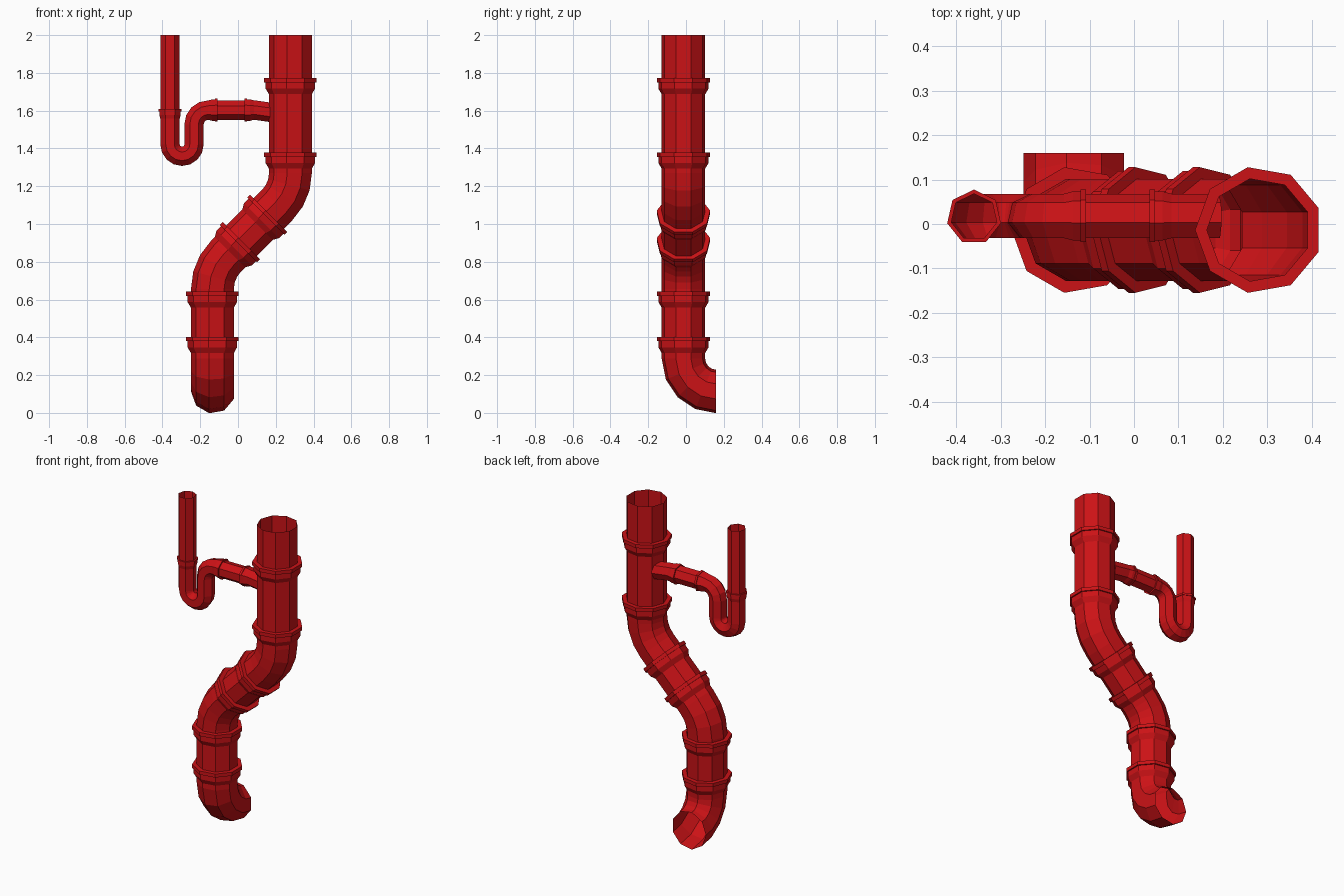
import bpy, bmesh, math
from mathutils import Vector, Matrix

if "Cube" in bpy.data.objects:
    bpy.data.objects.remove(bpy.data.objects["Cube"])

RED = bpy.data.materials.new("red_plastic")
RED.diffuse_color = (0.6, 0.006, 0.008, 1)
RED.use_nodes = True
RED.node_tree.nodes["Principled BSDF"].inputs["Base Color"].default_value = RED.diffuse_color
X, Y = Vector((1, 0, 0)), Vector((0, 1, 0))


class Pipe:
    """Walks along a run of pipe, leaving rings that become one object per fitting."""

    def __init__(self, start, vertex_dir, sides, radius, collar):
        self.p, self.h, self.u = Vector(start), Vector((0, 0, -1)), Vector(vertex_dir)
        self.sides, self.r, self.collar_profile = sides, radius, collar
        self.rings = []
        self.ring(radius)

    def ring(self, r, ahead=0.0):
        v = self.h.cross(self.u)
        c = self.p + self.h * ahead
        angles = [2 * math.pi * i / self.sides for i in range(self.sides)]
        self.rings.append([c + r * (math.cos(a) * self.u + math.sin(a) * v) for a in angles])

    def straight(self, length):
        self.p += self.h * length
        self.ring(self.r)

    def bend(self, axis, degrees, radius, steps):
        centre = self.p + axis.cross(self.h) * radius
        rot = Matrix.Rotation(math.radians(degrees) / steps, 3, axis)
        for _ in range(steps):
            self.p = centre + rot @ (self.p - centre)
            self.h, self.u = rot @ self.h, rot @ self.u
            self.ring(self.r)

    def collar(self, flip=False):
        prof = self.collar_profile
        total = prof[-1][0]
        if flip:
            prof = [(total - d, r) for d, r in reversed(prof)]
        for d, r in prof:
            self.ring(r, d)
        self.p += self.h * total

    def finish(self, name):
        bm = bmesh.new()
        vs = [[bm.verts.new(c) for c in ring] for ring in self.rings]
        n = self.sides
        for a, b in zip(vs, vs[1:]):
            for j in range(n):
                k = (j + 1) % n
                bm.faces.new((a[j], a[k], b[k], b[j]))
        bmesh.ops.remove_doubles(bm, verts=bm.verts, dist=1e-5)
        me = bpy.data.meshes.new(name)
        bm.to_mesh(me)
        bm.free()
        me.materials.append(RED)
        bpy.context.collection.objects.link(bpy.data.objects.new(name, me))
        self.rings = []
        self.ring(self.r)


# Main soil stack: nine-sided, flanged socket at the top of each fitting
R = 0.117
big = [(0, R), (0, 0.1435), (0.022, 0.1435), (0.022, 0.135), (0.055, 0.135), (0.085, R)]
stack = Pipe((0.281, -0.0135, 2.0), (-1, 0, 0), 9, R, big)
stack.straight(0.228)
stack.finish("upper_pipe")

stack.collar()
stack.straight(0.309)
stack.finish("branch_tee")

stack.collar()
stack.straight(0.024)
stack.bend(Y, 45, 0.2414, 3)
stack.straight(0.063)
stack.finish("upper_offset_bend")

stack.collar()
stack.straight(0.12)
stack.finish("diagonal_coupling")

stack.collar()
stack.straight(0.031)
stack.bend(-Y, 45, 0.2414, 3)
stack.straight(0.014)
stack.finish("lower_offset_bend")

stack.collar()
stack.straight(0.155)
stack.finish("lower_pipe")

stack.collar()
stack.straight(0.03)
stack.bend(X, 90, 0.1735, 4)
stack.finish("outlet_elbow")

# Small waste line: seven-sided, with a U trap running into the tee
r = 0.0525
small = [(0, r), (0, 0.062), (0.013, 0.062), (0.013, 0.058), (0.03, 0.058), (0.05, r)]
waste = Pipe((-0.36, 0.0155, 2.0), (0, 1, 0), 7, r, small)
waste.straight(0.392)
waste.finish("waste_downpipe")

waste.collar()
waste.straight(0.136)
waste.bend(-Y, 180, 0.0637, 8)
waste.straight(0.106)
waste.bend(Y, 90, 0.075, 4)
waste.collar(flip=True)
waste.finish("u_trap")

waste.straight(0.142)
waste.finish("waste_crosspipe")

waste.collar()
waste.bend(Y, 8, 0.05, 1)
waste.straight(0.1)
waste.finish("branch_inlet")
